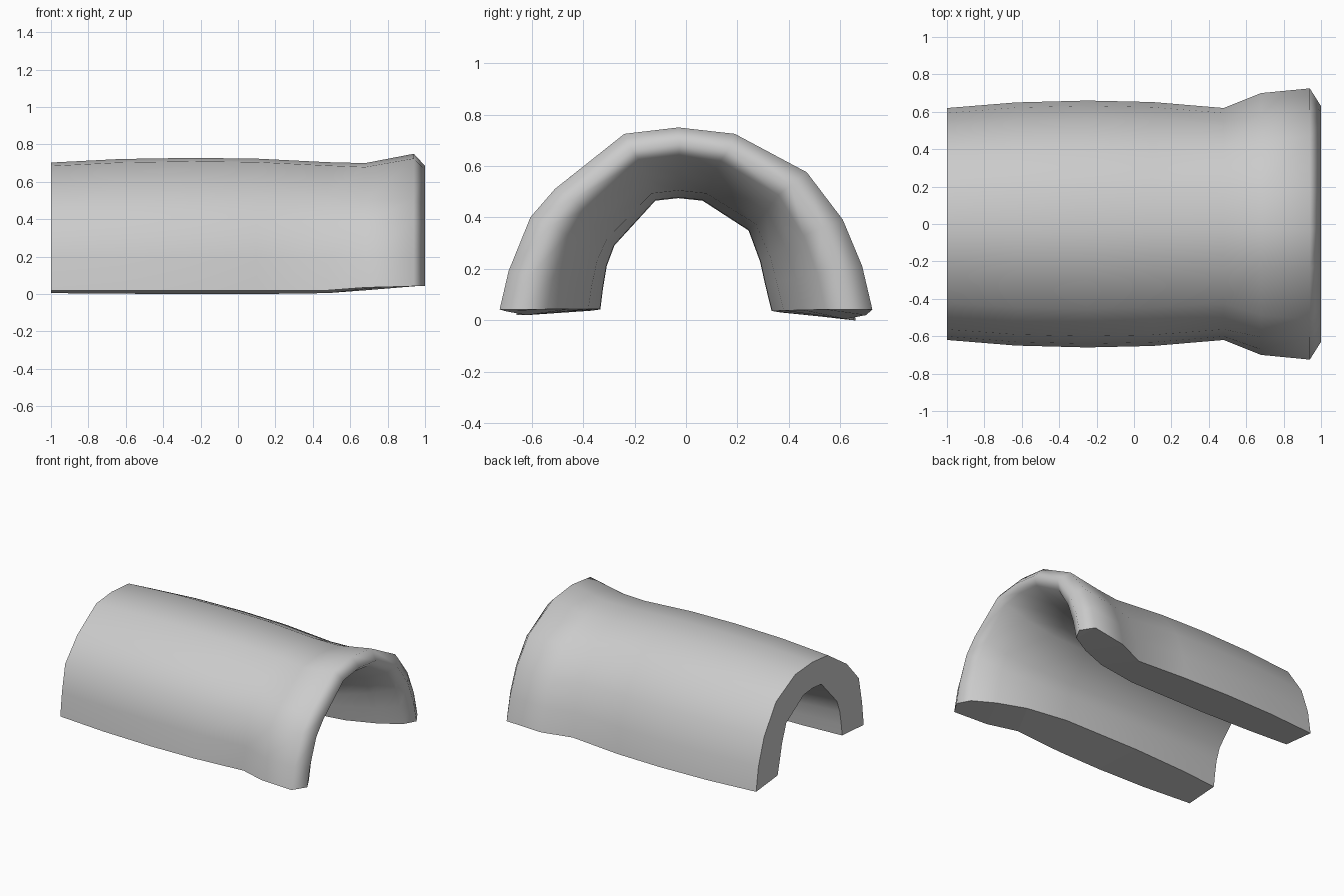
import bpy, bmesh

if "Cube" in bpy.data.objects:
    bpy.data.objects.remove(bpy.data.objects["Cube"])

# Arch cross-sections (y, z), left foot to right foot: flared rim, plain body, inside
FLARE = [(-.725, .04), (-.69, .19), (-.605, .40), (-.51, .51), (-.24, .725), (-.03, .75),
         (.19, .725), (.47, .575), (.61, .39), (.685, .21), (.725, .04)]
BODY = [(-.66, .04), (-.64, .21), (-.60, .405), (-.452, .563), (-.22, .71), (-.03, .728),
        (.18, .713), (.415, .60), (.562, .40), (.632, .21), (.66, .04)]
INNER = [(-.335, .04), (-.325, .12), (-.31, .21), (-.28, .29), (-.12, .465), (-.03, .475),
         (.065, .465), (.245, .35), (.29, .23), (.31, .14), (.335, .04)]


def normalised(profile):
    w, h = profile[-1][0], max(z for _, z in profile) - .04
    return [(y / w, (z - .04) / h) for y, z in profile]


def blend(a, b, t):
    return [(y0 + (y1 - y0) * t, z0 + (z1 - z0) * t) for (y0, z0), (y1, z1) in zip(a, b)]


F, B, I = normalised(FLARE), normalised(BODY), normalised(INNER)

# Stations: x, half width, crown height, left foot z, right foot z, section
STATIONS = [
    # outer skin, plain end to flared rim
    (-1, .62, .703, .02, .005, B), (-.63, .65, .722, .02, .002, B),
    (-.25, .66, .728, .02, 0, B), (.1, .652, .724, .02, 0, B),
    (.48, .62, .705, .02, .005, B), (.68, .70, .70, .035, .02, blend(B, F, .6)),
    (.94, .725, .75, .042, .042, F), (1, .63, .685, .042, .042, F),
    # inner skin, back to the plain end
    (.95, .54, .64, .043, .042, blend(F, I, .2)), (.8, .455, .565, .043, .04, blend(F, I, .5)),
    (.6, .38, .505, .043, .038, blend(F, I, .8)), (.3, .335, .478, .043, .036, I),
    (-.3, .333, .475, .043, .036, I), (-.7, .348, .49, .04, .034, I),
    (-1, .372, .513, .037, .03, I)]

bm = bmesh.new()
rows = []
for x, w, top, zl, zr, section in STATIONS:
    row = []
    for y, z in section:
        base = zl + (zr - zl) * (y + 1) / 2
        row.append(bm.verts.new((x, y * w, base + z * (top - base))))
    rows.append(row)

# Curved skins
for a, b in zip(rows, rows[1:]):
    for k in range(len(a) - 1):
        bm.faces.new((a[k], a[k + 1], b[k + 1], b[k])).smooth = True

# Flat plain end
caps = []
a, b = rows[0], rows[-1]
for k in range(len(a) - 1):
    caps.append(bm.faces.new((a[k], b[k], b[k + 1], a[k + 1])))

# Underside of both legs, strips between matching outer and inner stations
for side in (0, -1):
    foot = [r[side] for r in rows]
    i, j = 0, len(foot) - 1
    while j - i > 1:
        ring = list(dict.fromkeys([foot[i], foot[i + 1], foot[j - 1], foot[j]]))
        caps.append(bm.faces.new(ring))
        i, j = i + 1, j - 1

bmesh.ops.recalc_face_normals(bm, faces=bm.faces)

# Flat caps with crisp borders
for f in caps:
    f.smooth = False
    for e in f.edges:
        e.smooth = False

mesh = bpy.data.meshes.new("arched_tile")
bm.to_mesh(mesh)
bm.free()
obj = bpy.data.objects.new("arched_tile", mesh)
bpy.context.collection.objects.link(obj)
